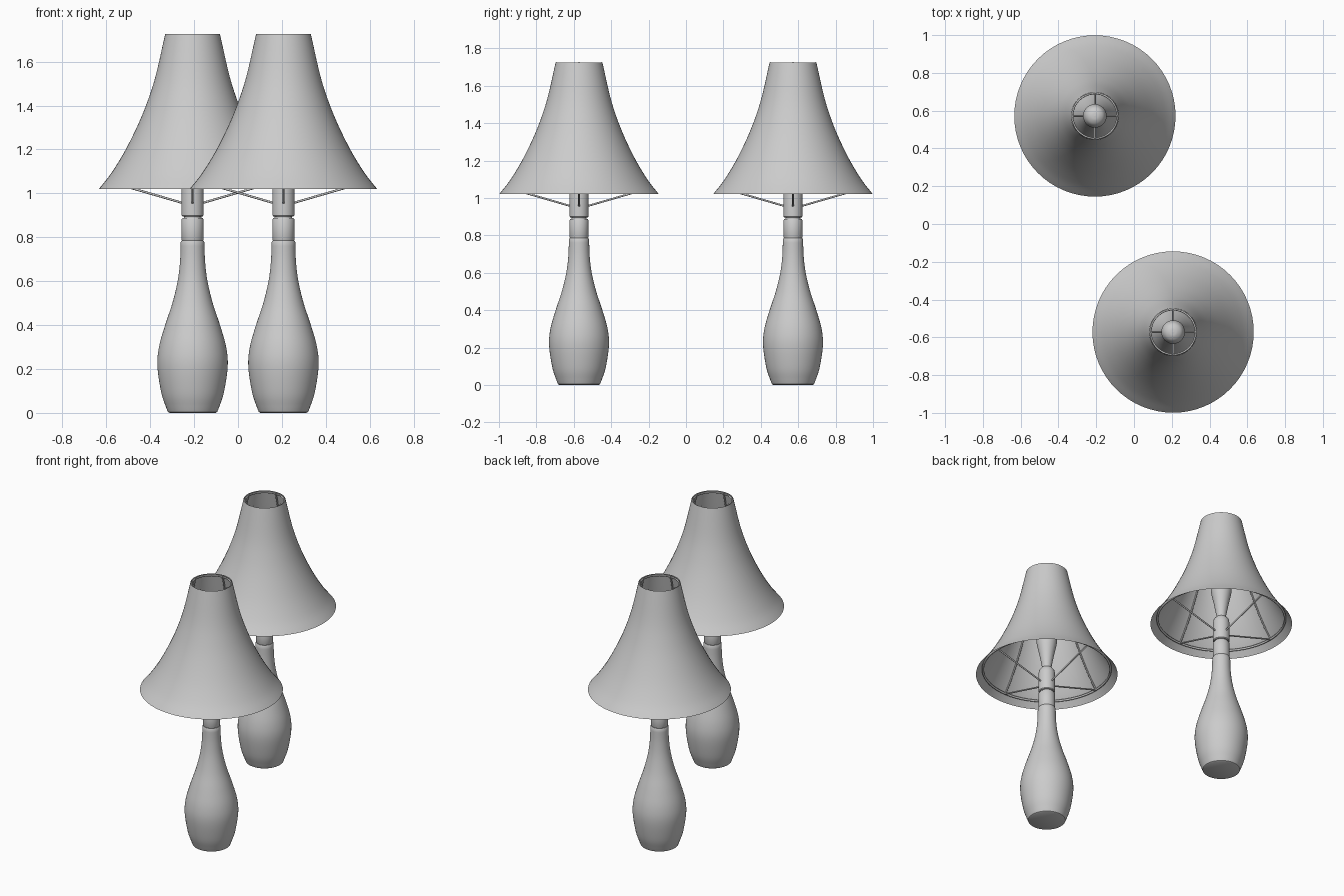
import bpy, bmesh, math
from mathutils import Vector

cube = bpy.data.objects.get("Cube")
if cube:
    bpy.data.objects.remove(cube, do_unlink=True)

grey = bpy.data.materials.new("plain grey")
grey.use_nodes = True
colour = (0.6, 0.6, 0.6, 1)
grey.diffuse_color = colour
grey.node_tree.nodes["Principled BSDF"].inputs["Base Color"].default_value = colour


def smooth_points(points, steps=5):
    """Catmull-Rom curve through the profile points."""
    pts = [Vector(p) for p in points]
    pts = [2 * pts[0] - pts[1]] + pts + [2 * pts[-1] - pts[-2]]
    out = []
    for a, b, c, d in zip(pts, pts[1:], pts[2:], pts[3:]):
        for i in range(steps):
            t = i / steps
            out.append(0.5 * (2 * b + (c - a) * t + (2 * a - 5 * b + 4 * c - d) * t * t
                              + (3 * b - a - 3 * c + d) * t ** 3))
    return out + [pts[-2]]


def add_object(name, data, centre):
    obj = bpy.data.objects.new(name, data)
    bpy.context.collection.objects.link(obj)
    obj.location = (*centre, 0)
    data.materials.append(grey)
    return obj


def lathe(name, profile, centre, caps=True, sides=64):
    """Turn a list of (radius, height) around the lamp axis."""
    bm = bmesh.new()
    rings = [[bm.verts.new((r * math.cos(math.tau * i / sides), r * math.sin(math.tau * i / sides), z))
              for i in range(sides)] for r, z in profile]
    for low, high in zip(rings, rings[1:]):
        for i in range(sides):
            j = (i + 1) % sides
            bm.faces.new((low[i], low[j], high[j], high[i]))
    if caps:
        bm.faces.new(rings[0][::-1])
        bm.faces.new(rings[-1])
    mesh = bpy.data.meshes.new(name)
    bm.to_mesh(mesh)
    bm.free()
    obj = add_object(name, mesh, centre)
    bpy.ops.object.select_all(action='DESELECT')
    obj.select_set(True)
    bpy.context.view_layer.objects.active = obj
    bpy.ops.object.shade_smooth_by_angle(angle=math.radians(35))


def wire(name, points, radius, centre, closed=False):
    curve = bpy.data.curves.new(name, 'CURVE')
    curve.dimensions = '3D'
    curve.bevel_depth = radius
    curve.bevel_resolution = 2
    curve.use_fill_caps = True
    spline = curve.splines.new('POLY')
    spline.points.add(len(points) - 1)
    for point, co in zip(spline.points, points):
        point.co = (*co, 1)
    spline.use_cyclic_u = closed
    add_object(name, curve, centre)


def ring(name, radius, z, thickness, centre):
    turns = [math.tau * i / 64 for i in range(64)]
    wire(name, [(radius * math.cos(a), radius * math.sin(a), z) for a in turns],
         thickness, centre, closed=True)


# Profiles as (radius, height)
SHADE = smooth_points([(0.427, 1.02), (0.372, 1.09), (0.31, 1.19), (0.25, 1.31),
                       (0.205, 1.42), (0.167, 1.54), (0.125, 1.725)])
BODY = [(0.105, 0), (0.112, 0.004)] + smooth_points(
    [(0.117, 0.015), (0.142, 0.09), (0.16, 0.21), (0.153, 0.3), (0.125, 0.4),
     (0.092, 0.5), (0.068, 0.6), (0.057, 0.69), (0.054, 0.778)]) + [(0.05, 0.785)]
COLLAR = [(0.048, 0.785), (0.05, 0.79), (0.05, 0.882), (0.046, 0.888)]
SOCKET = [(0.046, 0.895), (0.05, 0.9), (0.05, 1.02), (0.046, 1.045), (0.034, 1.06)]
BULB = [(0.028, 1.05), (0.03, 1.08)] + smooth_points(
    [(0.045, 1.16), (0.06, 1.23), (0.061, 1.26), (0.048, 1.295), (0.025, 1.312), (0.001, 1.316)])
# Struts follow the inside of the shade
STRUT = [(r - 0.009, z) for r, z in SHADE if z > 1.05]
HOOP_RADIUS, HOOP_Z = 0.385, 1.055

for lamp, centre in (("front", (0.207, -0.572)), ("back", (-0.207, 0.572))):
    lathe(lamp + "_lamp_body", BODY, centre)
    lathe(lamp + "_neck_pin", [(0.04, 0.87), (0.04, 0.91)], centre)
    lathe(lamp + "_collar", COLLAR, centre)
    lathe(lamp + "_socket", SOCKET, centre)
    lathe(lamp + "_bulb", BULB, centre)
    lathe(lamp + "_shade", SHADE, centre, caps=False)
    # Wire frame carrying the shade
    ring(lamp + "_lower_hoop", HOOP_RADIUS, HOOP_Z, 0.007, centre)
    ring(lamp + "_upper_hoop", 0.119, 1.715, 0.005, centre)
    for i in range(4):
        c, s = (1, 0, -1, 0)[i], (0, 1, 0, -1)[i]
        wire(f"{lamp}_spoke_{i}", [(c * r, s * r, z) for r, z in
                                   ((0.03, 0.952), (HOOP_RADIUS, HOOP_Z))], 0.005, centre)
        wire(f"{lamp}_strut_{i}", [(c * r, s * r, z) for r, z in STRUT], 0.005, centre)
